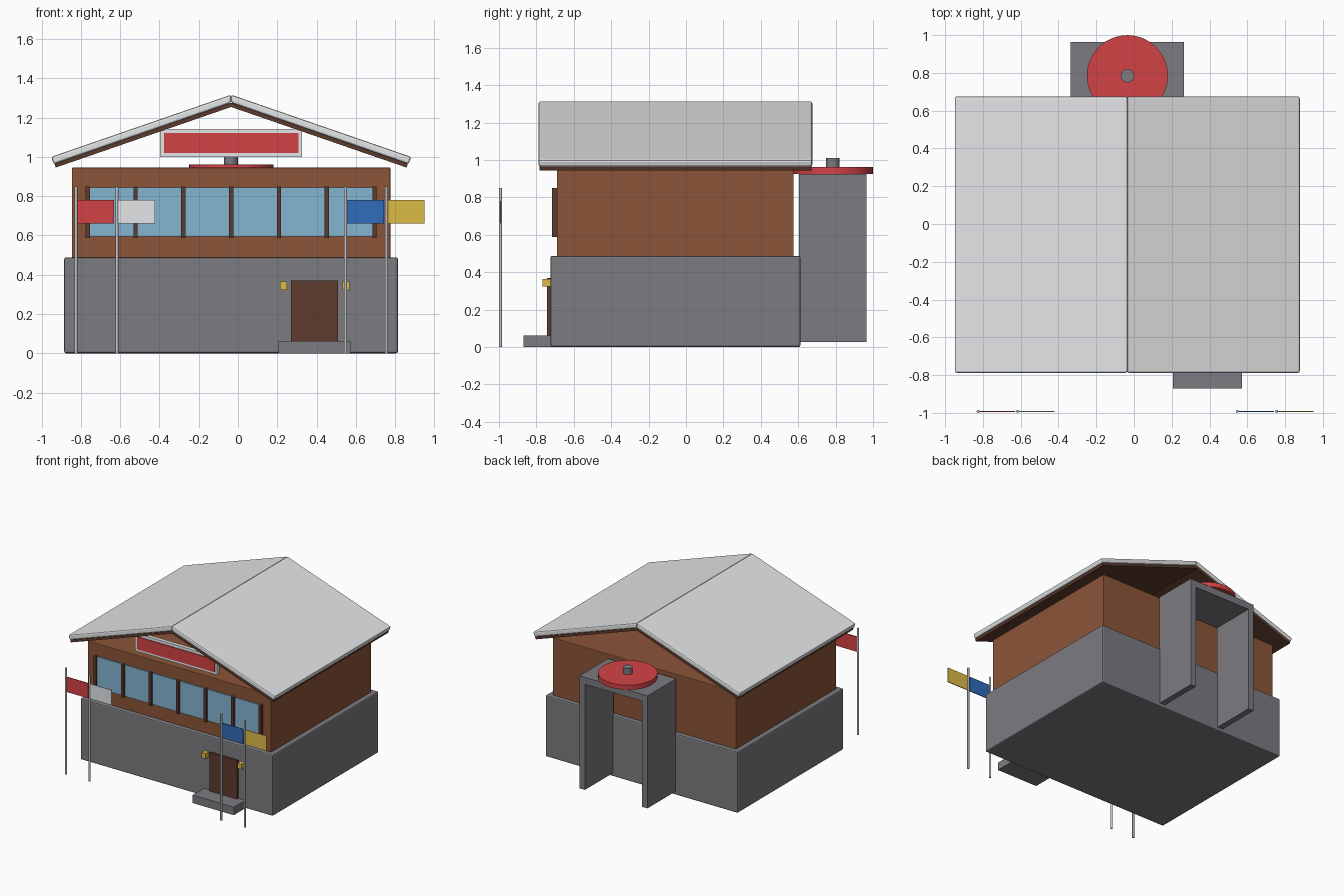
import bpy
import bmesh
import math

if "Cube" in bpy.data.objects:
    bpy.data.objects.remove(bpy.data.objects["Cube"], do_unlink=True)


def material(name, r, g, b):
    m = bpy.data.materials.new(name)
    m.use_nodes = True
    m.diffuse_color = (r, g, b, 1)
    m.node_tree.nodes["Principled BSDF"].inputs["Base Color"].default_value = (r, g, b, 1)
    return m


stone = material("stone grey", 0.2, 0.2, 0.22)
wood = material("warm wood", 0.26, 0.09, 0.04)
dark_wood = material("dark wood", 0.11, 0.043, 0.026)
snow = material("snow white", 0.86, 0.87, 0.88)
red = material("red", 0.65, 0.055, 0.06)
glass = material("window blue", 0.23, 0.47, 0.65)
blue = material("flag blue", 0.03, 0.15, 0.5)
yellow = material("yellow", 0.72, 0.5, 0.06)
metal = material("pole metal", 0.55, 0.55, 0.57)


def finish(name, bm, mat, bevel=0):
    bmesh.ops.recalc_face_normals(bm, faces=bm.faces)
    mesh = bpy.data.meshes.new(name)
    bm.to_mesh(mesh)
    bm.free()
    mesh.materials.append(mat)
    ob = bpy.data.objects.new(name, mesh)
    bpy.context.collection.objects.link(ob)
    if bevel:
        mod = ob.modifiers.new("soft edges", "BEVEL")
        mod.width = bevel
        mod.segments = 2
    return ob


def prism(name, profile, y0, y1, mat, bevel=0):
    """Extrude an x-z outline from y0 to y1."""
    bm = bmesh.new()
    face = bm.faces.new([bm.verts.new((x, y0, z)) for x, z in profile])
    new = bmesh.ops.extrude_face_region(bm, geom=[face])["geom"]
    verts = [v for v in new if isinstance(v, bmesh.types.BMVert)]
    bmesh.ops.translate(bm, verts=verts, vec=(0, y1 - y0, 0))
    return finish(name, bm, mat, bevel)


def box(name, x0, x1, y0, y1, z0, z1, mat, bevel=0):
    return prism(name, [(x0, z0), (x1, z0), (x1, z1), (x0, z1)], y0, y1, mat, bevel)


def cylinder(name, x, y, z0, z1, radius, sides, mat):
    bm = bmesh.new()
    bmesh.ops.create_cone(bm, cap_ends=True, segments=sides, radius1=radius,
                          radius2=radius, depth=z1 - z0)
    bmesh.ops.translate(bm, verts=bm.verts, vec=(x, y, (z0 + z1) / 2))
    ob = finish(name, bm, mat)
    for p in ob.data.polygons:
        p.use_smooth = abs(p.normal.z) < 0.5
    ob.data.set_sharp_from_angle(angle=math.radians(40))
    return ob


MID = -0.035  # centre line of the building

# Two storeys
box("stone_ground_floor", MID - 0.85, MID + 0.85, -0.725, 0.612, 0, 0.488, stone, 0.01)
box("wooden_upper_floor", MID - 0.81, MID + 0.81, -0.69, 0.576, 0.48, 0.945, wood, 0.004)

# Open gable roof: snow layer over a dark board on each slope
slope = math.atan2(0.316, 0.915)


def roof_slab(name, side, top, bottom, reach, y0, y1, mat, bevel):
    def eave(depth):
        return (MID + side * (reach - depth * math.sin(slope)),
                1.316 - reach * math.tan(slope) - depth * math.cos(slope))

    def ridge(depth):
        return (MID, 1.316 - depth / math.cos(slope))

    prism(name, [ridge(top), eave(top), eave(bottom), ridge(bottom)], y0, y1, mat, bevel)


for side, label in ((1, "left"), (-1, "right")):
    roof_slab("roof_snow_" + label, side, 0, 0.039, 0.916, -0.788, 0.675, snow, 0.01)
    roof_slab("roof_board_" + label, side, 0.039, 0.059, 0.912, -0.783, 0.67, dark_wood, 0)

# Window band with posts
box("window_band", MID - 0.73, MID + 0.73, -0.699, -0.685, 0.595, 0.845, glass)
for i in range(7):
    x = MID + (i - 3) * 0.2433
    box("window_post", x - 0.011, x + 0.011, -0.716, -0.685, 0.588, 0.85, dark_wood)

# Gable sign
box("sign_frame", MID - 0.362, MID + 0.362, -0.73, -0.7, 1.0, 1.142, snow)
box("sign_panel", MID - 0.342, MID + 0.342, -0.737, -0.729, 1.02, 1.12, red)

# Entrance
box("door", 0.27, 0.51, -0.743, -0.715, 0.06, 0.37, dark_wood)
box("door_step", 0.207, 0.572, -0.87, -0.72, 0, 0.063, stone)
for x in (0.232, 0.549):
    box("door_lamp", x - 0.018, x + 0.018, -0.766, -0.72, 0.323, 0.365, yellow)

# Rear portal carrying a wheel
for x0 in (-0.335, 0.217):
    box("portal_leg", x0, x0 + 0.048, 0.605, 0.964, 0.027, 0.87, stone)
box("portal_top", -0.335, 0.265, 0.605, 0.964, 0.87, 0.925, stone)
cylinder("wheel", MID, 0.785, 0.925, 0.962, 0.215, 32, red)
cylinder("wheel_hub", MID, 0.785, 0.962, 1.01, 0.036, 16, stone)

# Flags on poles
for x, mat in ((-0.825, red), (-0.617, snow), (0.547, blue), (0.755, yellow)):
    cylinder("flag_pole", x, -0.992, 0, 0.85, 0.008, 10, metal)
    box("flag", x, x + 0.195, -0.995, -0.989, 0.66, 0.78, mat)
